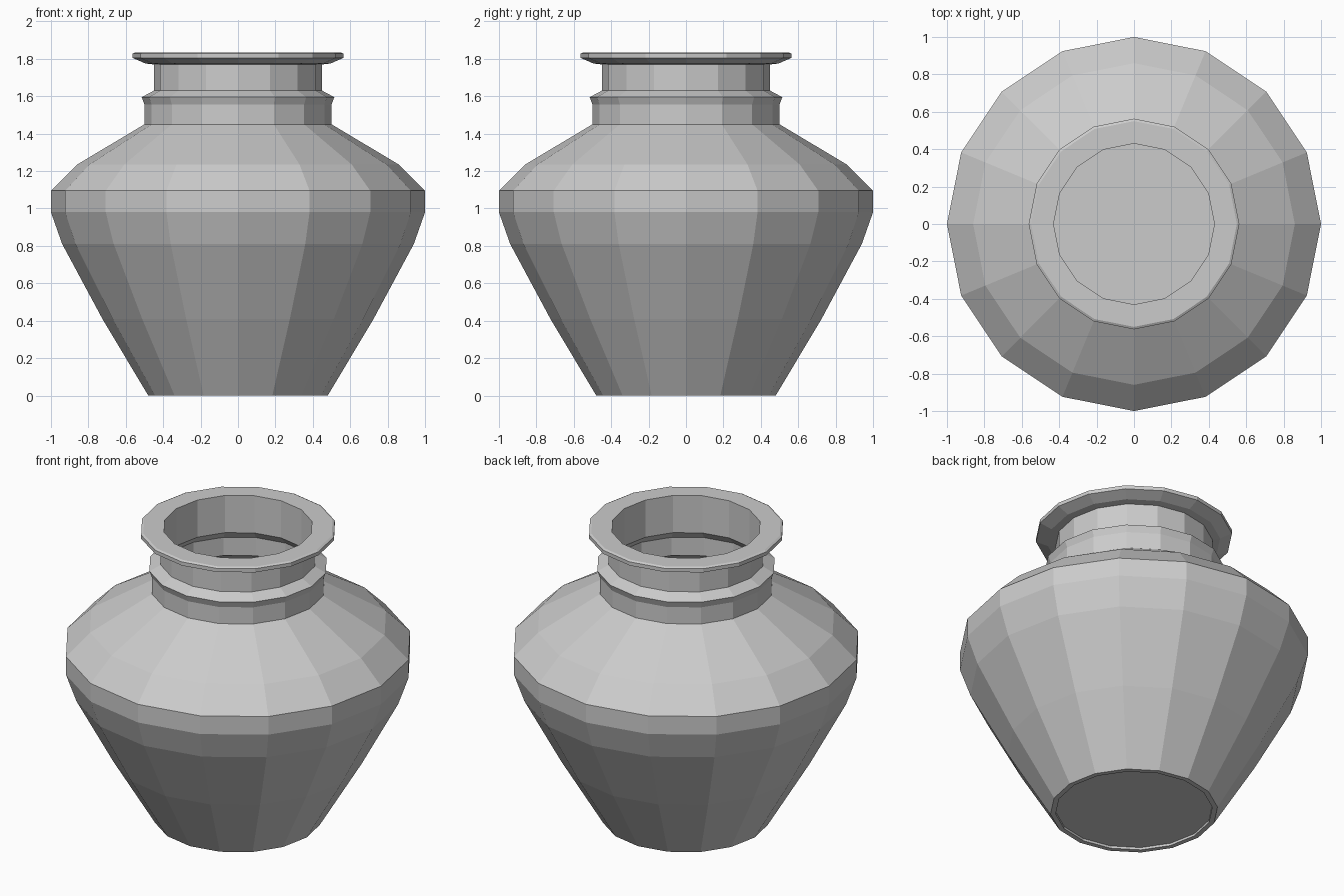
import bpy, bmesh
from math import cos, sin, pi

if "Cube" in bpy.data.objects:
    bpy.data.objects.remove(bpy.data.objects["Cube"])

SIDES = 16

# Outer wall from the foot to the lip (radius, height)
outer = [(0.48, 0), (0.725, 0.41), (0.94, 0.81), (1.0, 0.98), (1.0, 1.095),
         (0.86, 1.235), (0.50, 1.45), (0.50, 1.555), (0.515, 1.595),
         (0.45, 1.63), (0.45, 1.77), (0.495, 1.775), (0.563, 1.805),
         (0.563, 1.828), (0.55, 1.835)]
# Inner wall from the lip down to the floor
inner = [(0.43, 1.835), (0.43, 1.60), (0.475, 1.55), (0.475, 1.435),
         (0.84, 1.215), (0.975, 1.085), (0.975, 0.985), (0.915, 0.82),
         (0.70, 0.42), (0.465, 0.03)]
# Recessed underside inside the foot ring
foot = [(0.45, 0.015), (0.45, 0)]


def add_ring(bm, r, z):
    return [bm.verts.new((r * cos(2 * pi * i / SIDES), r * sin(2 * pi * i / SIDES), z))
            for i in range(SIDES)]


def bridge(bm, a, b):
    for i in range(SIDES):
        j = (i + 1) % SIDES
        bm.faces.new((a[i], a[j], b[j], b[i]))


# Pot body: one closed lathed shell with a floor and a recessed base
bm = bmesh.new()
wall = [add_ring(bm, r, z) for r, z in outer + inner]
for a, b in zip(wall, wall[1:]):
    bridge(bm, a, b)
bm.faces.new(wall[-1])

base = [add_ring(bm, r, z) for r, z in foot]
bm.faces.new(base[0])
bridge(bm, base[0], base[1])
bridge(bm, base[1], wall[0])
bmesh.ops.recalc_face_normals(bm, faces=bm.faces)

mesh = bpy.data.meshes.new("pot")
bm.to_mesh(mesh)
bm.free()
bpy.context.collection.objects.link(bpy.data.objects.new("pot", mesh))
